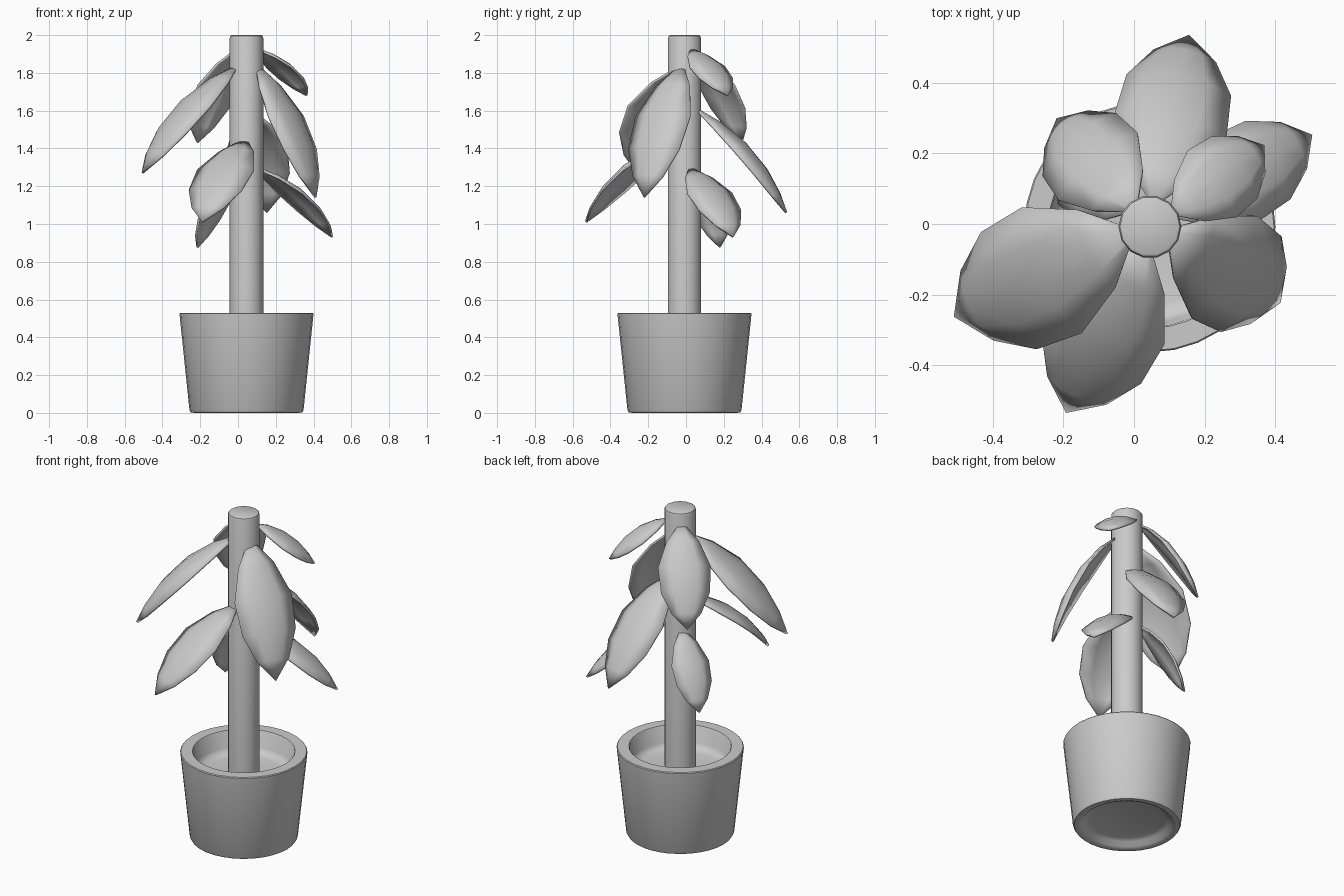
import bpy, bmesh, math
from mathutils import Vector

if "Cube" in bpy.data.objects:
    bpy.data.objects.remove(bpy.data.objects["Cube"])

CX, CY = 0.045, -0.008


def finish(name, bm, angle=40):
    bmesh.ops.remove_doubles(bm, verts=bm.verts, dist=0.0005)
    bmesh.ops.recalc_face_normals(bm, faces=bm.faces)
    me = bpy.data.meshes.new(name)
    bm.to_mesh(me)
    bm.free()
    ob = bpy.data.objects.new(name, me)
    bpy.context.collection.objects.link(ob)
    bpy.ops.object.select_all(action='DESELECT')
    ob.select_set(True)
    bpy.context.view_layer.objects.active = ob
    bpy.ops.object.shade_smooth_by_angle(angle=math.radians(angle))
    return ob


def lathe(name, profile, sides):
    """Spin a (radius, z) profile around the plant's vertical axis."""
    bm = bmesh.new()
    rings = []
    for r, z in profile:
        rings.append([bm.verts.new((CX + r * math.cos(2 * math.pi * i / sides),
                                    CY + r * math.sin(2 * math.pi * i / sides), z))
                      for i in range(sides)])
    for a, b in zip(rings, rings[1:]):
        for i in range(sides):
            j = (i + 1) % sides
            bm.faces.new((a[i], a[j], b[j], b[i]))
    bm.faces.new(rings[0])
    bm.faces.new(rings[-1])
    return finish(name, bm)


# pot with recessed underside, thick rim and sunken soil level
lathe("pot", [(0.21, 0.04), (0.235, 0.03), (0.255, 0.008), (0.275, 0.0), (0.295, 0.003),
              (0.302, 0.015), (0.355, 0.525), (0.351, 0.53), (0.287, 0.53), (0.283, 0.525),
              (0.272, 0.43), (0.255, 0.405), (0.22, 0.395), (0.05, 0.395)], 32)

# trunk
lathe("trunk", [(0.089, 0.38), (0.089, 1.985), (0.085, 1.996), (0.078, 2.0)], 14)


def leaf(name, base, tip, half_width):
    """Arched, slightly cupped pointed leaf from base to tip."""
    base, tip = Vector(base), Vector(tip)
    chord = tip - base
    side = Vector((chord.y, -chord.x, 0)).normalized()
    up = side.cross(chord).normalized()
    stations = [(0, 0.12), (0.16, 0.62), (0.4, 1), (0.65, 0.93), (0.85, 0.55), (1, 0)]
    across = (-1, -0.5, 0, 0.5, 1)
    bm = bmesh.new()
    rows = []
    for t, w in stations:
        mid = base + chord * t + up * chord.length * 0.42 * t * (1 - t)
        rows.append([bm.verts.new(mid + side * half_width * w * u
                                  - up * half_width * w * 0.28 * u * u) for u in across])
    for a, b in zip(rows, rows[1:]):
        for i in range(len(across) - 1):
            bm.faces.new((a[i], a[i + 1], b[i + 1], b[i]))
    bmesh.ops.remove_doubles(bm, verts=bm.verts, dist=0.0005)
    ob = finish(name, bm)
    sol = ob.modifiers.new("thickness", 'SOLIDIFY')
    sol.thickness = 0.012
    sol.offset = 0
    return ob


# leaves: base, tip, half width
leaves = {
    "leaf_front_right": ((0.11, -0.03, 1.83), (0.41, -0.22, 1.14), 0.17),
    "leaf_left": ((-0.02, -0.03, 1.83), (-0.505, -0.26, 1.27), 0.195),
    "leaf_front": ((0.03, -0.07, 1.44), (-0.19, -0.53, 1.01), 0.165),
    "leaf_right_lower": ((0.115, 0.03, 1.29), (0.50, 0.25, 0.93), 0.135),
    "leaf_right_upper": ((0.115, 0.035, 1.92), (0.365, 0.22, 1.68), 0.115),
    "leaf_back": ((0.06, 0.07, 1.6), (0.155, 0.53, 1.06), 0.16),
    "leaf_back_left_upper": ((-0.005, 0.05, 1.92), (-0.215, 0.295, 1.43), 0.145),
    "leaf_back_left_lower": ((-0.005, 0.045, 1.27), (-0.215, 0.18, 0.875), 0.11),
}
for name, (base, tip, hw) in leaves.items():
    leaf(name, base, tip, hw)
